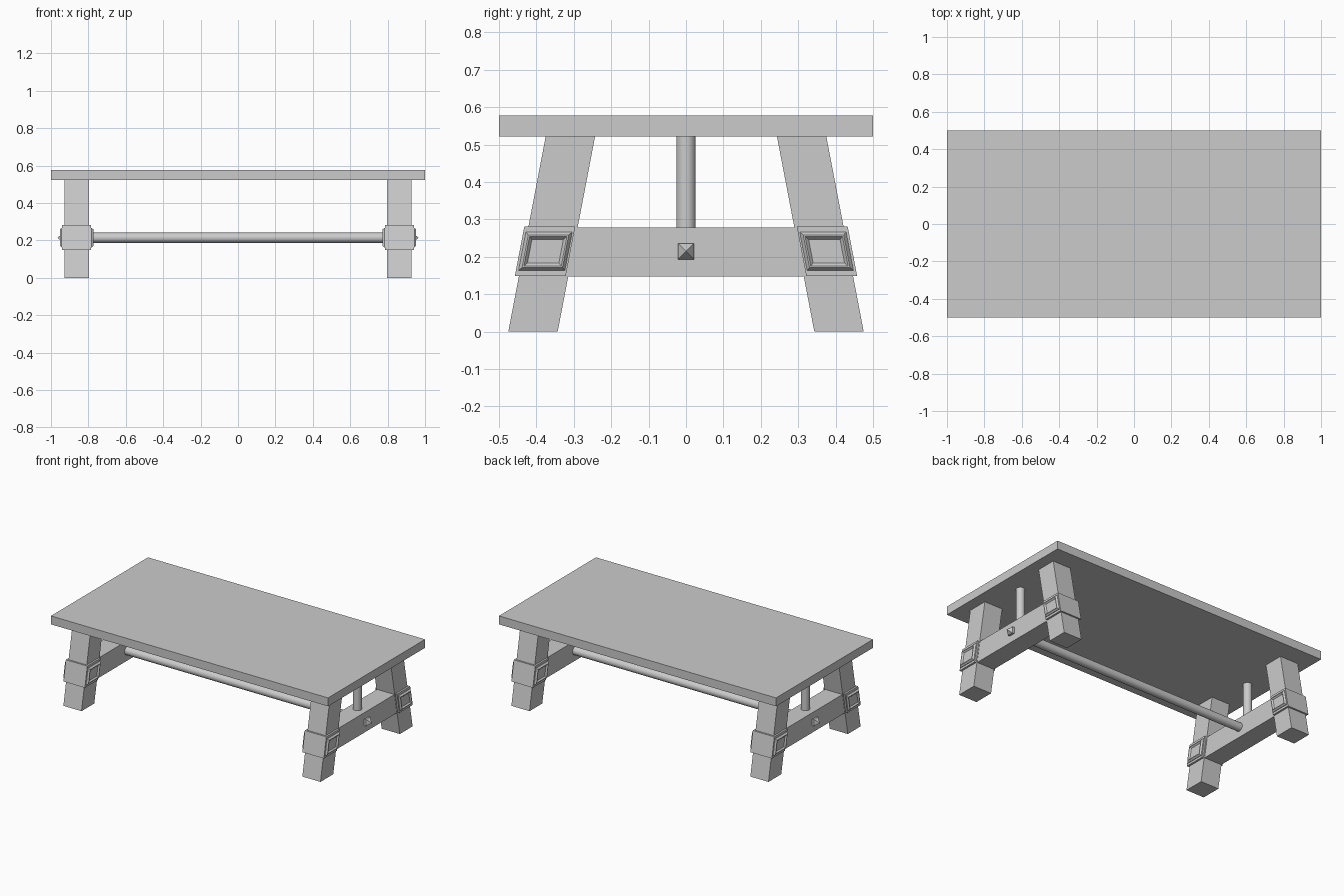
import bpy, bmesh, math
from mathutils import Vector

if "Cube" in bpy.data.objects:
    bpy.data.objects.remove(bpy.data.objects["Cube"])

SLOPE = 0.1 / 0.522   # inward lean of the legs


def make(name, bm, mirror=(False, False)):
    bmesh.ops.recalc_face_normals(bm, faces=bm.faces)
    me = bpy.data.meshes.new(name)
    bm.to_mesh(me)
    bm.free()
    ob = bpy.data.objects.new(name, me)
    bpy.context.collection.objects.link(ob)
    if any(mirror):
        m = ob.modifiers.new("mirror", 'MIRROR')
        m.use_axis = (mirror[0], mirror[1], False)
        m.use_mirror_merge = False
    return ob


def box(name, x, y, z, slope=0, mirror=(False, False)):
    # y range is measured at z = 0, then sheared with height
    bm = bmesh.new()
    bmesh.ops.create_cube(bm, size=1)
    for v in bm.verts:
        i, j, k = (int(c > 0) for c in v.co)
        v.co = Vector((x[i], y[j] + slope * z[k], z[k]))
    return make(name, bm, mirror)


def stepped_panel(name, y, z, steps, slope, mirror):
    # steps: (inset, x) rings, joined by quads and capped at both ends
    bm = bmesh.new()
    rings = []
    for inset, x in steps:
        ring = []
        for sy, sz in ((0, 0), (1, 0), (1, 1), (0, 1)):
            pz = z[sz] + (inset if sz == 0 else -inset)
            py = y[sy] + (inset if sy == 0 else -inset) + slope * pz
            ring.append(bm.verts.new((x, py, pz)))
        rings.append(ring)
    for a, b in zip(rings, rings[1:]):
        for i in range(4):
            j = (i + 1) % 4
            bm.faces.new((a[i], a[j], b[j], b[i]))
    bm.faces.new(rings[0])
    bm.faces.new(rings[-1])
    return make(name, bm, mirror)


def rod(name, radius, length, loc, rot=(0, 0, 0)):
    bpy.ops.mesh.primitive_cylinder_add(vertices=32, radius=radius, depth=length,
                                        location=loc, rotation=rot)
    ob = bpy.context.object
    ob.name = name
    bpy.ops.object.shade_smooth_by_angle(angle=math.radians(40))
    return ob


BOTH = (True, True)

# Top board
box("table_top", (-1, 1), (-0.5, 0.5), (0.522, 0.577))

# Leaning legs with collars
box("legs", (0.797, 0.928), (-0.475, -0.343), (0, 0.522), SLOPE, BOTH)
box("leg_collars", (0.785, 0.94), (-0.486, -0.35), (0.149, 0.281), SLOPE, BOTH)

# Raised frames on the outer and inner collar faces
for label, base, d in (("outer", 0.935, 1), ("inner", 0.79, -1)):
    stepped_panel("collar_frames_" + label, (-0.479, -0.355), (0.163, 0.266),
                  [(0, base), (0, base + d * 0.008), (0.008, base + d * 0.018),
                   (0.012, base + d * 0.018), (0.02, base + d * 0.009)], SLOPE, BOTH)

# Cross beams between the legs of each end
box("cross_beams", (0.8, 0.926), (-0.405, 0.405), (0.1475, 0.2775), 0, (True, False))

# Pyramid pegs on the beam ends
stepped_panel("pegs", (-0.021, 0.021), (0.193, 0.235),
              [(0, 0.92), (0, 0.938), (0.0205, 0.966)], 0, (True, False))

# Long stretcher and upright posts
rod("stretcher", 0.027, 1.64, (0, 0, 0.214), (0, math.pi / 2, 0))
for side, x in (("left", -0.862), ("right", 0.862)):
    rod("post_" + side, 0.026, 0.27, (x, 0, 0.395))
